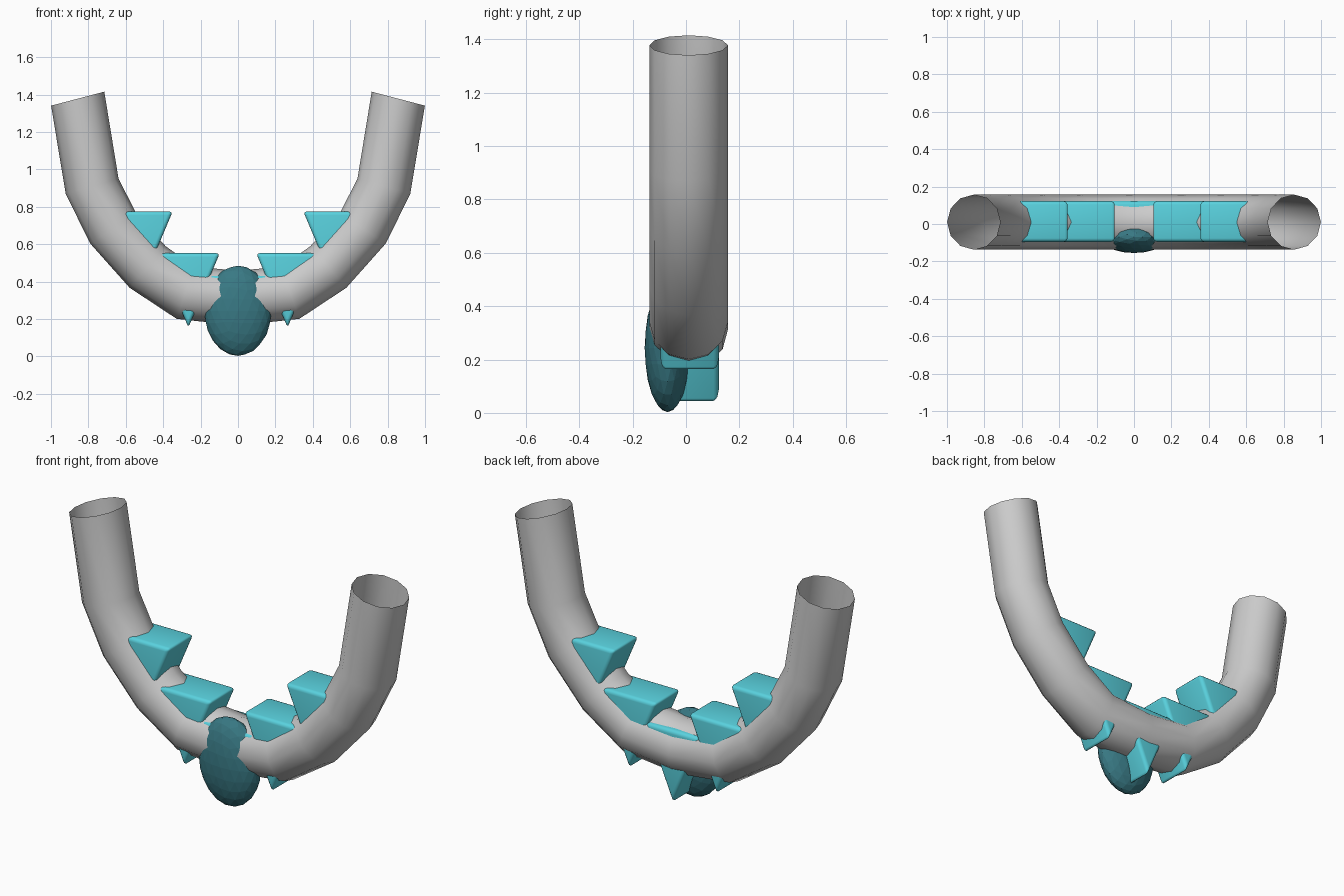
import bpy, bmesh
from math import sin, cos, pi, radians

if "Cube" in bpy.data.objects:
    bpy.data.objects.remove(bpy.data.objects["Cube"])


def material(name, color):
    m = bpy.data.materials.new(name)
    m.diffuse_color = color
    m.use_nodes = True
    m.node_tree.nodes["Principled BSDF"].inputs["Base Color"].default_value = m.diffuse_color
    return m


def make_object(name, bm, mat=None, smooth=False):
    bmesh.ops.recalc_face_normals(bm, faces=bm.faces)
    mesh = bpy.data.meshes.new(name)
    bm.to_mesh(mesh)
    bm.free()
    ob = bpy.data.objects.new(name, mesh)
    bpy.context.collection.objects.link(ob)
    if mat:
        mesh.materials.append(mat)
    for p in mesh.polygons:
        p.use_smooth = smooth
    return ob


bright_teal = material("bright_teal", (0.10, 0.64, 0.73, 1))
dark_teal = material("dark_teal", (0.04, 0.19, 0.23, 1))

# U-shaped open tube: ring centres (x, z) and the angle of each ring's inward normal
left = [(-0.857, 1.378, 14.7), (-0.78, 0.91, 16), (-0.667, 0.684, 33),
        (-0.483, 0.478, 49), (-0.28, 0.34, 71)]
path = left + [(0, 0.312, 90)] + [(-x, z, 180 - a) for x, z, a in reversed(left)]
R, SIDES, YC = 0.147, 12, 0.01
bm = bmesh.new()
rings = []
for x, z, a in path:
    a = radians(a)
    ring = []
    for i in range(SIDES):
        t = 2 * pi * i / SIDES
        r = R * cos(t)
        ring.append(bm.verts.new((x + r * cos(a), YC + R * sin(t), z + r * sin(a))))
    rings.append(ring)
for r0, r1 in zip(rings, rings[1:]):
    for i in range(SIDES):
        j = (i + 1) % SIDES
        bm.faces.new((r0[i], r0[j], r1[j], r1[i]))
make_object("curved_tube", bm, smooth=True)


# Rounded triangular wedges driven point-down through the tube
def wedge(name, x, top):
    bm = bmesh.new()
    profile = [(-0.168, top), (0.168, top), (0, top - 0.397)]
    front, back = [[bm.verts.new((x + px, y, pz)) for px, pz in profile]
                   for y in (-0.096, 0.123)]
    bm.faces.new(front)
    bm.faces.new(back)
    for i in range(3):
        j = (i + 1) % 3
        bm.faces.new((front[i], front[j], back[j], back[i]))
    bmesh.ops.recalc_face_normals(bm, faces=bm.faces)
    bmesh.ops.bevel(bm, geom=bm.edges[:], offset=0.02, segments=3,
                    profile=0.5, affect='EDGES')
    make_object(name, bm, bright_teal, smooth=True)


wedge("wedge_centre", 0, 0.433)
for side, s in (("left", -1), ("right", 1)):
    wedge("wedge_lower_" + side, s * 0.265, 0.552)
    wedge("wedge_upper_" + side, s * 0.517, 0.775)

# Flattened egg-shaped bead on the front
bm = bmesh.new()
bmesh.ops.create_icosphere(bm, subdivisions=3, radius=1)
for v in bm.verts:
    v.co = (v.co.x * 0.18, v.co.y * 0.086 - 0.069, v.co.z * 0.241 + 0.244)
make_object("front_bead", bm, dark_teal)
